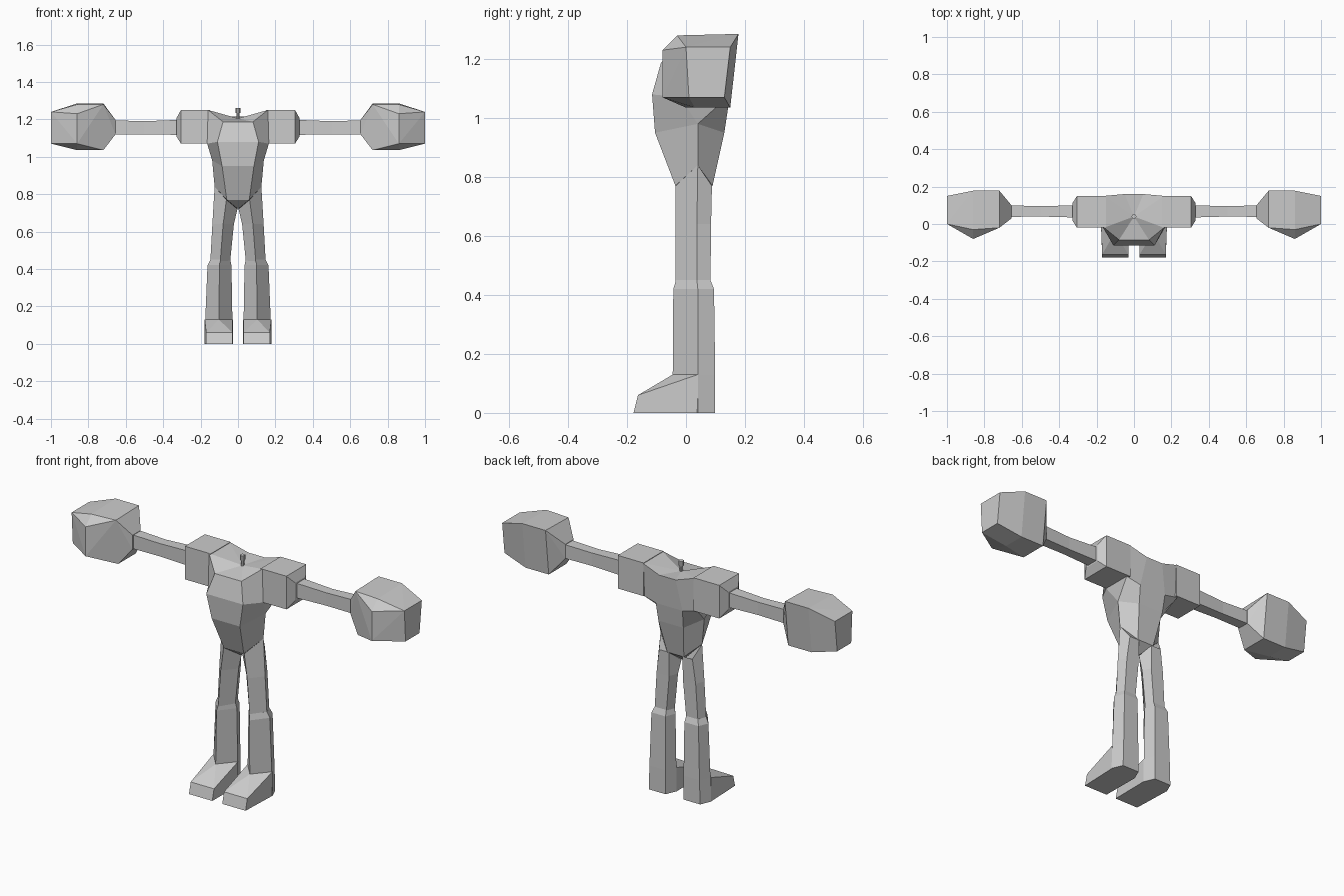
import bpy, bmesh

if "Cube" in bpy.data.objects:
    bpy.data.objects.remove(bpy.data.objects["Cube"])


def finish(name, bm, mirror=False):
    bmesh.ops.remove_doubles(bm, verts=bm.verts, dist=0.0005)
    bmesh.ops.recalc_face_normals(bm, faces=bm.faces)
    me = bpy.data.meshes.new(name)
    bm.to_mesh(me)
    bm.free()
    ob = bpy.data.objects.new(name, me)
    bpy.context.collection.objects.link(ob)
    if mirror:
        ob.modifiers.new("mirror", 'MIRROR')
    return ob


def loft(name, rings, mirror=False):
    """Skin rings of equal length; a one-point ring makes a fan."""
    bm = bmesh.new()
    rows = [[bm.verts.new(p) for p in r] for r in rings]
    n = max(len(r) for r in rows)
    for a, b in zip(rows, rows[1:]):
        for i in range(n):
            j = (i + 1) % n
            loop = [a[i % len(a)], a[j % len(a)], b[j % len(b)], b[i % len(b)]]
            bm.faces.new(list(dict.fromkeys(loop)))
    for r in (rows[0], rows[-1]):
        if len(r) > 2:
            bm.faces.new(r)
    return finish(name, bm, mirror)


def hull(name, pts, mirror=False):
    bm = bmesh.new()
    for p in pts:
        bm.verts.new(p)
    res = bmesh.ops.convex_hull(bm, input=bm.verts)
    bmesh.ops.delete(bm, geom=list({v for v in res["geom_interior"] if v.is_valid}), context='VERTS')
    bmesh.ops.dissolve_limit(bm, angle_limit=0.03, verts=bm.verts, edges=bm.edges)
    return finish(name, bm, mirror)


def both(half):
    return half + [(-x, y, z) for x, y, z in reversed(half)]


def rect_x(x, y0, y1, z0, z1):
    return [(x, y0, z0), (x, y1, z0), (x, y1, z1), (x, y0, z1)]


def leg_ring(z, x0, x1, yf, ys, yb):
    c, b = (x0 + x1) / 2, (x1 - x0) * 0.33
    return [(c, yf, z), (x1, ys, z), (c + b, yb, z), (c - b, yb, z), (x0, ys, z)]


# Torso: front, side-front, side-back and back points at each level
side_hip, side_rib = (0.125, 0.04, 0.84), (0.138, 0.04, 0.98)
loft("torso", [
    [(0, 0.03, 0.72)],
    both([(0.06, -0.036, 0.77), side_hip, side_hip, (0.05, 0.09, 0.77)]),
    both([(0.085, -0.105, 0.95), side_rib, side_rib, (0.075, 0.13, 0.95)]),
    both([(0.11, -0.115, 1.08), (0.165, -0.02, 1.07), (0.165, 0.14, 1.07), (0.08, 0.145, 1.05)]),
    both([(0.08, -0.085, 1.187), (0.16, -0.02, 1.25), (0.16, 0.15, 1.25), (0.05, 0.16, 1.215)]),
    [(0, 0.04, 1.205)],
])

# Neck peg
for nm, r, z0, z1 in (("neck_peg", 0.009, 1.19, 1.245), ("neck_peg_cap", 0.013, 1.235, 1.262)):
    bm = bmesh.new()
    bmesh.ops.create_cone(bm, cap_ends=True, segments=8, radius1=r, radius2=r, depth=z1 - z0)
    bmesh.ops.translate(bm, verts=bm.verts, vec=(0, 0.04, (z0 + z1) / 2))
    finish(nm, bm)

# Shoulders and arms
loft("shoulder", [rect_x(0.15, -0.02, 0.15, 1.07, 1.25),
                  rect_x(0.305, -0.02, 0.15, 1.07, 1.25),
                  rect_x(0.33, 0.02, 0.11, 1.11, 1.205)], True)
loft("arm", [rect_x(0.32, 0.035, 0.1, 1.117, 1.197),
             rect_x(0.5, 0.04, 0.095, 1.12, 1.19),
             rect_x(0.67, 0.038, 0.1, 1.12, 1.195)], True)

# Fists
hull("fist", rect_x(0.655, 0.03, 0.10, 1.12, 1.197) + [
    (0.72, -0.02, 1.28), (0.72, 0.178, 1.285), (0.72, 0.15, 1.035), (0.72, 0.0, 1.035),
    (0.86, -0.03, 1.28), (0.86, 0.178, 1.285), (0.86, 0.15, 1.035), (0.86, 0.03, 1.035),
    (0.86, -0.08, 1.23), (0.86, -0.08, 1.07), (0.93, -0.035, 1.23), (0.93, -0.035, 1.07),
    (1.0, 0.0, 1.24), (1.0, 0.15, 1.24), (1.0, 0.13, 1.07), (1.0, 0.01, 1.07)], True)

# Thighs, running down into the knee
loft("thigh", [
    [(0.062, -0.035, 0.77), (0.125, 0.04, 0.84), (0.1, 0.088, 0.77), (0.04, 0.088, 0.77), (0.003, 0.035, 0.72)],
    leg_ring(0.64, 0.022, 0.137, -0.035, 0.037, 0.085),
    leg_ring(0.44, 0.042, 0.148, -0.035, 0.037, 0.083)], True)

# Shins with the wider boot top
loft("shin", [
    leg_ring(0.45, 0.042, 0.148, -0.034, 0.037, 0.083),
    leg_ring(0.42, 0.035, 0.163, -0.043, 0.04, 0.095),
    leg_ring(0.13, 0.03, 0.175, -0.045, 0.04, 0.099),
    leg_ring(0.0, 0.028, 0.18, -0.045, 0.04, 0.099)], True)

# Feet
hull("foot", [(x, y, z) for x in (0.03, 0.17)
              for y, z in ((-0.178, 0), (-0.163, 0.06))]
     + [(x, 0.04, z) for x in (0.028, 0.178) for z in (0, 0.13)]
     + [(0.1025, -0.045, 0.13)], True)
